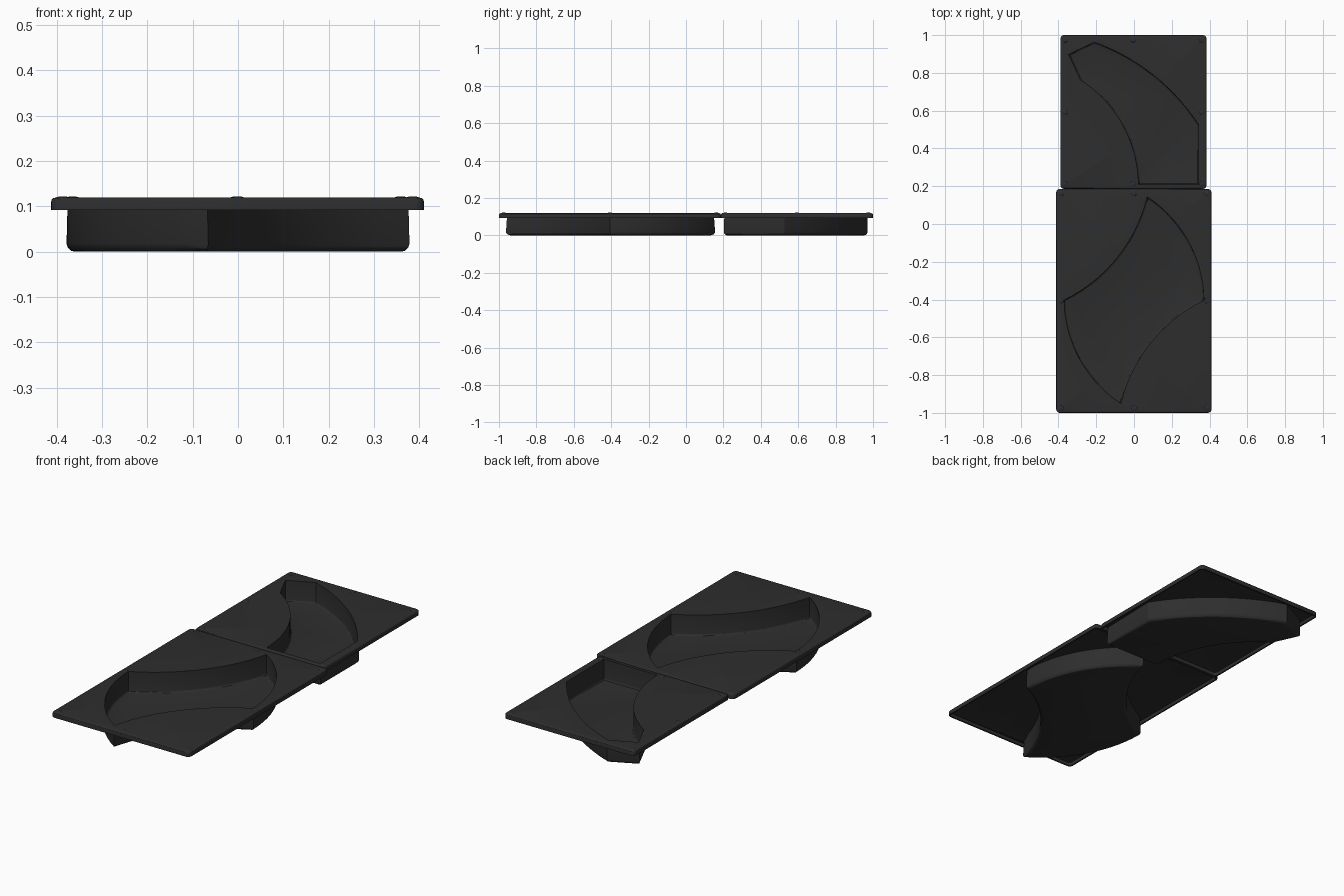
import bpy, bmesh, math
from mathutils import Vector

if "Cube" in bpy.data.objects:
    bpy.data.objects.remove(bpy.data.objects["Cube"])

TOP, RIM, WALL = 0.119, 0.092, 0.008

mat = bpy.data.materials.new("charcoal plastic")
mat.diffuse_color = (0.027, 0.027, 0.027, 1)
mat.use_nodes = True
mat.node_tree.nodes["Principled BSDF"].inputs["Base Color"].default_value = mat.diffuse_color


def arc(a, b, sag, n=14):
    """Points from a towards b (b left out), bulging by sag to the right of travel."""
    a, b = Vector(a), Vector(b)
    if sag == 0:
        return [a]
    d = b - a
    side = Vector((d.y, -d.x)).normalized()
    half = d.length / 2
    r = (half * half + sag * sag) / (2 * abs(sag))
    s = math.copysign(1, sag)
    centre = (a + b) / 2 + side * (sag - s * r)
    span = math.asin(half / r)
    out = []
    for i in range(n):
        t = -span + 2 * span * i / n
        out.append(centre + side * s * r * math.cos(t) + d.normalized() * r * math.sin(t))
    return out


def outline(corners):
    """Closed outline from (x, y, bulge to next corner)."""
    pts = []
    for i, (x, y, sag) in enumerate(corners):
        nx, ny, _ = corners[(i + 1) % len(corners)]
        pts += arc((x, y), (nx, ny), sag)
    return pts


def rounded_rect(x0, x1, y0, y1, r=0.02, n=5):
    pts = []
    for k, (cx, cy) in enumerate([(x1 - r, y1 - r), (x0 + r, y1 - r),
                                  (x0 + r, y0 + r), (x1 - r, y0 + r)]):
        for i in range(n + 1):
            t = math.pi / 2 * (k + i / n)
            pts.append(Vector((cx + r * math.cos(t), cy + r * math.sin(t))))
    return pts


def finish(ob):
    ob.data.materials.append(mat)
    bpy.ops.object.select_all(action='DESELECT')
    ob.select_set(True)
    bpy.context.view_layer.objects.active = ob
    for m in list(ob.modifiers):
        bpy.ops.object.modifier_apply(modifier=m.name)
    bpy.ops.object.shade_smooth_by_angle(angle=math.radians(30))


def tray(name, rect, corners):
    bm = bmesh.new()

    def ring(pts, z):
        vs = [bm.verts.new((p.x, p.y, z)) for p in pts]
        es = [bm.edges.new((vs[i], vs[(i + 1) % len(vs)])) for i in range(len(vs))]
        return vs, es

    def bridge(a, b):
        n = len(a)
        for i in range(n):
            j = (i + 1) % n
            bm.faces.new((a[i], a[j], b[j], b[i]))

    # plate with the basin opening
    hole = outline(corners)
    edge = rounded_rect(*rect)
    hv, he = ring(hole, TOP)
    ov, oe = ring(edge, TOP)
    bmesh.ops.triangle_fill(bm, use_beauty=True, edges=he + oe, normal=(0, 0, 1))
    # turned-down rim
    rv, _ = ring(edge, RIM)
    bridge(ov, rv)
    # basin walls and floor
    fv, fe = ring(hole, WALL)
    bridge(hv, fv)
    bm.faces.new(fv)
    bmesh.ops.recalc_face_normals(bm, faces=bm.faces)
    flat = next(f for f in bm.faces if abs(f.normal.z) > 0.9)
    if flat.normal.z < 0:
        bmesh.ops.reverse_faces(bm, faces=bm.faces)
    # softened outer edge and floor edge
    bmesh.ops.bevel(bm, geom=oe, offset=0.009, segments=3, profile=0.5, affect='EDGES')
    fe = [e for e in bm.edges if all(abs(v.co.z - WALL) < 1e-5 for v in e.verts)
          and any(abs(f.normal.z) < 0.1 for f in e.link_faces)]
    bmesh.ops.bevel(bm, geom=fe, offset=0.011, segments=3, profile=0.5, affect='EDGES')
    me = bpy.data.meshes.new(name)
    bm.to_mesh(me)
    bm.free()
    ob = bpy.data.objects.new(name, me)
    bpy.context.collection.objects.link(ob)
    sol = ob.modifiers.new("sheet thickness", 'SOLIDIFY')
    sol.thickness, sol.offset = WALL, -1
    sol.use_even_offset = True
    finish(ob)

    # low stacking nubs at corners and edge middles
    x0, x1, y0, y1 = rect
    m = 0.025
    bm = bmesh.new()
    for x in (x0 + m, (x0 + x1) / 2, x1 - m):
        for y in (y0 + m, (y0 + y1) / 2, y1 - m):
            if x == (x0 + x1) / 2 and y == (y0 + y1) / 2:
                continue
            r = bmesh.ops.create_uvsphere(bm, u_segments=12, v_segments=6, radius=1)
            for v in r["verts"]:
                v.co = Vector((x + v.co.x * 0.014, y + v.co.y * 0.014, TOP + v.co.z * 0.003))
    me = bpy.data.meshes.new(name + "_nubs")
    bm.to_mesh(me)
    bm.free()
    nubs = bpy.data.objects.new(name + "_nubs", me)
    bpy.context.collection.objects.link(nubs)
    finish(nubs)


# front tray: double-curved basin, point symmetric
tray("front_tray", (-0.412, 0.41, -1.0, 0.186),
     [(0.07, 0.143, -0.078), (-0.37, -0.403, 0.078),
      (-0.07, -0.95, -0.078), (0.37, -0.403, 0.078)])

# rear tray: crescent basin with clipped ends
tray("rear_tray", (-0.39, 0.384, 0.186, 1.0),
     [(-0.21, 0.962, 0), (-0.346, 0.897, 0), (-0.284, 0.764, -0.08),
      (0.024, 0.21, 0), (0.342, 0.21, 0), (0.342, 0.525, 0.058)])
